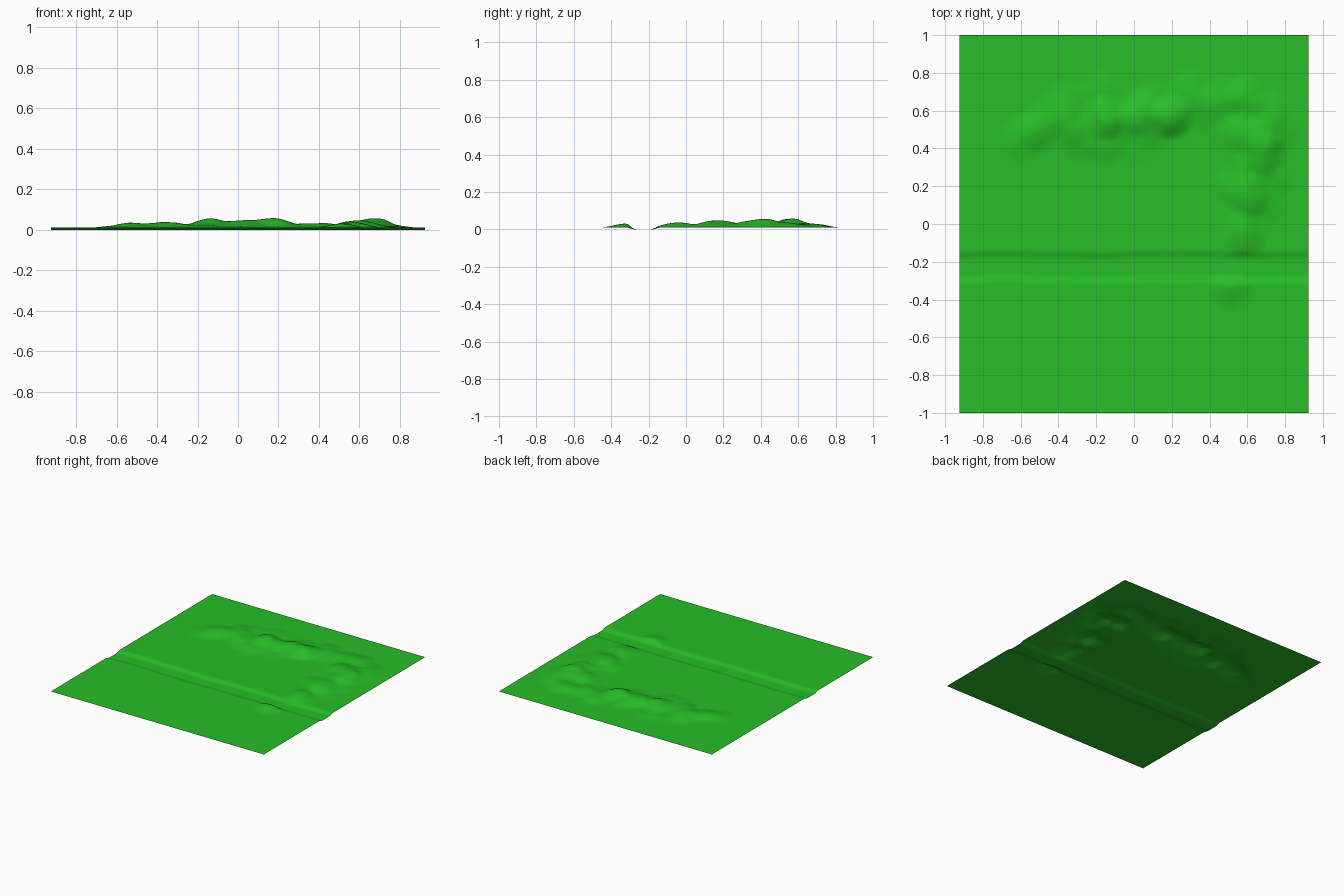
import bpy, bmesh, math

HALF_X, HALF_Y, GROUND = 0.925, 1.0, 0.011
STEP = 0.0125

# Ridge bumps: x, y, height
BUMPS = [
    (-0.60, 0.45, .010), (-0.51, 0.50, .022), (-0.41, 0.59, .016), (-0.34, 0.52, .020),
    (-0.29, 0.45, .012), (-0.34, 0.65, .008), (-0.16, 0.56, .040), (-0.16, 0.43, .014),
    (-0.17, 0.69, .010), (-0.06, 0.54, .020), (0.03, 0.58, .026), (0.10, 0.64, .016),
    (0.11, 0.52, .016), (0.20, 0.57, .042), (0.01, 0.44, .006), (0.29, 0.69, .018),
    (0.38, 0.61, .014), (0.46, 0.66, .016), (0.59, 0.67, .020), (0.71, 0.59, .018),
    (0.49, 0.50, .012), (0.58, 0.48, .026), (0.68, 0.46, .020), (0.76, 0.50, .012),
    (0.69, 0.38, .034), (0.55, 0.37, .014), (0.62, 0.28, .020), (0.73, 0.25, .010),
    (0.53, 0.20, .016), (0.61, 0.15, .028), (0.69, 0.12, .008), (0.56, 0.05, .012),
    (0.58, -0.06, .024), (0.51, -0.32, .020),
]
RADIUS = 0.135


def smooth(t):
    t = max(0.0, min(1.0, t))
    return t * t * (3 - 2 * t)


def height(x, y):
    hills = 0.0
    for bx, by, h in BUMPS:
        d = ((x - bx) ** 2 + (y - by) ** 2) / RADIUS ** 2
        if d < 1:
            hills += h * (1 - d) ** 2.2
    # Shallow river channel with slightly wandering banks
    centre = -0.228 + 0.004 * math.sin(7 * x) + 0.002 * math.sin(17 * x + 1)
    bank = smooth((abs(y - centre) - 0.04) / 0.05)
    return (GROUND + hills) * bank


# Terrain sheet: fine grid shaped by the height function
nx, ny = round(2 * HALF_X / STEP), round(2 * HALF_Y / STEP)
bm = bmesh.new()
bmesh.ops.create_grid(bm, x_segments=nx, y_segments=ny, size=1)
for v in bm.verts:
    v.co.x *= HALF_X
    v.co.y *= HALF_Y
    v.co.z = height(v.co.x, v.co.y)
for f in bm.faces:
    f.smooth = True
mesh = bpy.data.meshes.new("terrain")
bm.to_mesh(mesh)
bm.free()
terrain = bpy.data.objects.new("terrain", mesh)
bpy.context.collection.objects.link(terrain)

# Grass green
grass = bpy.data.materials.new("grass")
grass.diffuse_color = (0.02, 0.52, 0.02, 1)
mesh.materials.append(grass)
